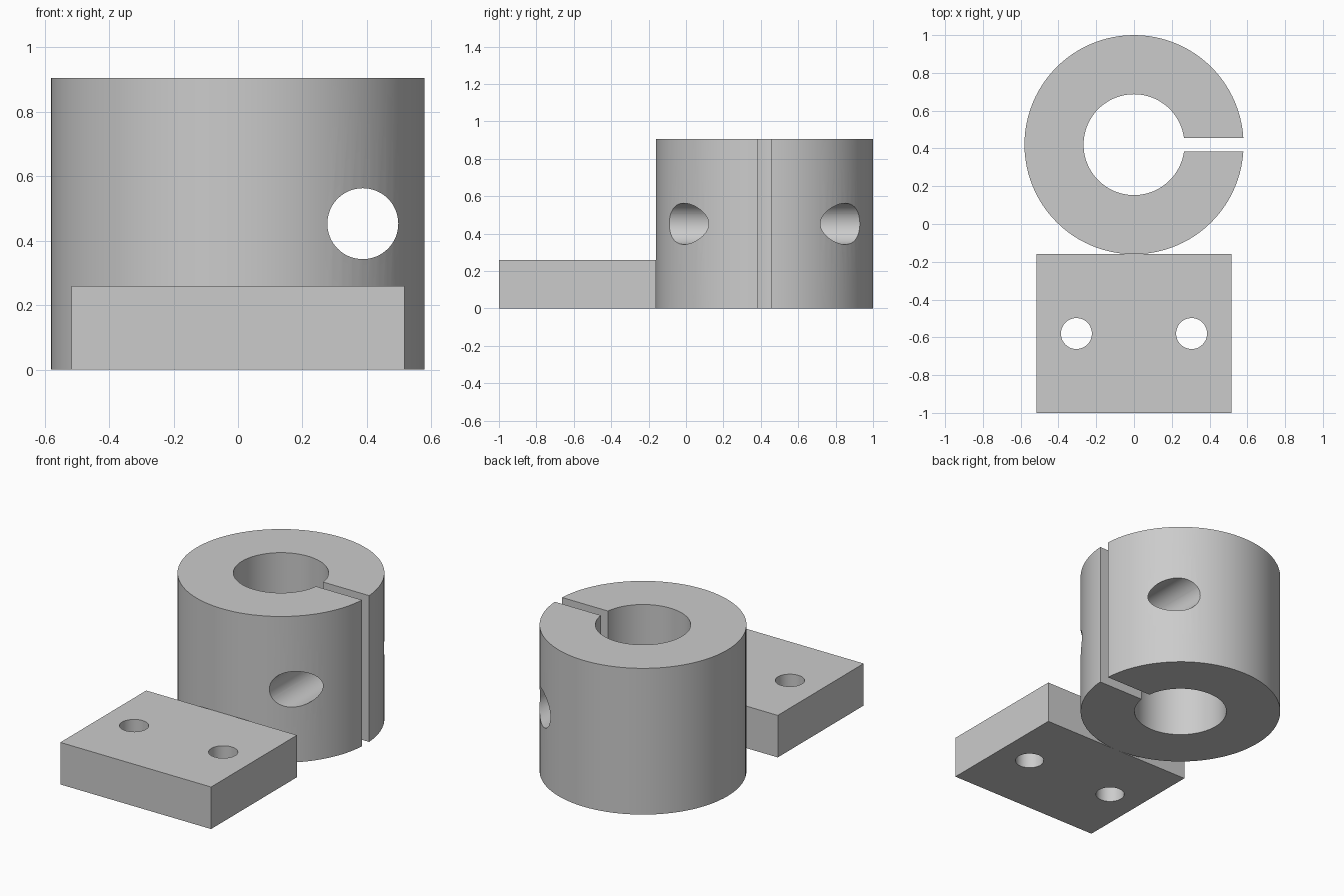
import bpy
import math

if "Cube" in bpy.data.objects:
    bpy.data.objects.remove(bpy.data.objects["Cube"], do_unlink=True)

GREY = (0.6, 0.6, 0.6, 1.0)
grey = bpy.data.materials.new("plain grey")
grey.use_nodes = True
grey.diffuse_color = GREY
grey.node_tree.nodes["Principled BSDF"].inputs["Base Color"].default_value = GREY


def cylinder(name, radius, depth, location, rotation=(0, 0, 0), sides=96):
    bpy.ops.mesh.primitive_cylinder_add(vertices=sides, radius=radius, depth=depth,
                                        location=location, rotation=rotation)
    obj = bpy.context.object
    obj.name = name
    obj.data.materials.append(grey)
    return obj


def box(name, low, high):
    center = [(a + b) / 2 for a, b in zip(low, high)]
    bpy.ops.mesh.primitive_cube_add(size=1, location=center)
    obj = bpy.context.object
    obj.name = name
    obj.scale = [b - a for a, b in zip(low, high)]
    bpy.ops.object.transform_apply(location=False, rotation=False, scale=True)
    obj.data.materials.append(grey)
    return obj


def cut(target, cutters):
    """Subtract each cutter, then delete it and smooth the curved walls."""
    bpy.ops.object.select_all(action="DESELECT")
    bpy.context.view_layer.objects.active = target
    target.select_set(True)
    for cutter in cutters:
        cutter.hide_render = True
        mod = target.modifiers.new("cut", "BOOLEAN")
        mod.operation = "DIFFERENCE"
        mod.solver = "EXACT"
        mod.object = cutter
        bpy.ops.object.modifier_apply(modifier=mod.name)
        bpy.data.objects.remove(cutter, do_unlink=True)
    bpy.ops.object.shade_smooth_by_angle(angle=math.radians(30))


# Split clamp collar with bore, slot and cross bolt hole
RING_Y, HEIGHT = 0.42, 0.905
collar = cylinder("clamp_collar", 0.58, HEIGHT, (0, RING_Y, HEIGHT / 2))
cut(collar, [
    cylinder("bore_cutter", 0.267, 2, (0, RING_Y, HEIGHT / 2)),
    box("slot_cutter", (0.1, RING_Y - 0.035, -0.5), (1, RING_Y + 0.035, 1.5)),
    cylinder("bolt_cutter", 0.11, 2, (0.387, RING_Y, HEIGHT / 2),
             (math.pi / 2, 0, 0), 64),
])

# Flat mounting plate with two screw holes
plate = box("mounting_plate", (-0.516, -1, 0), (0.516, -0.16, 0.26))
cut(plate, [cylinder("screw_cutter", 0.082, 1, (side * 0.305, -0.58, 0.13), sides=48)
            for side in (-1, 1)])
